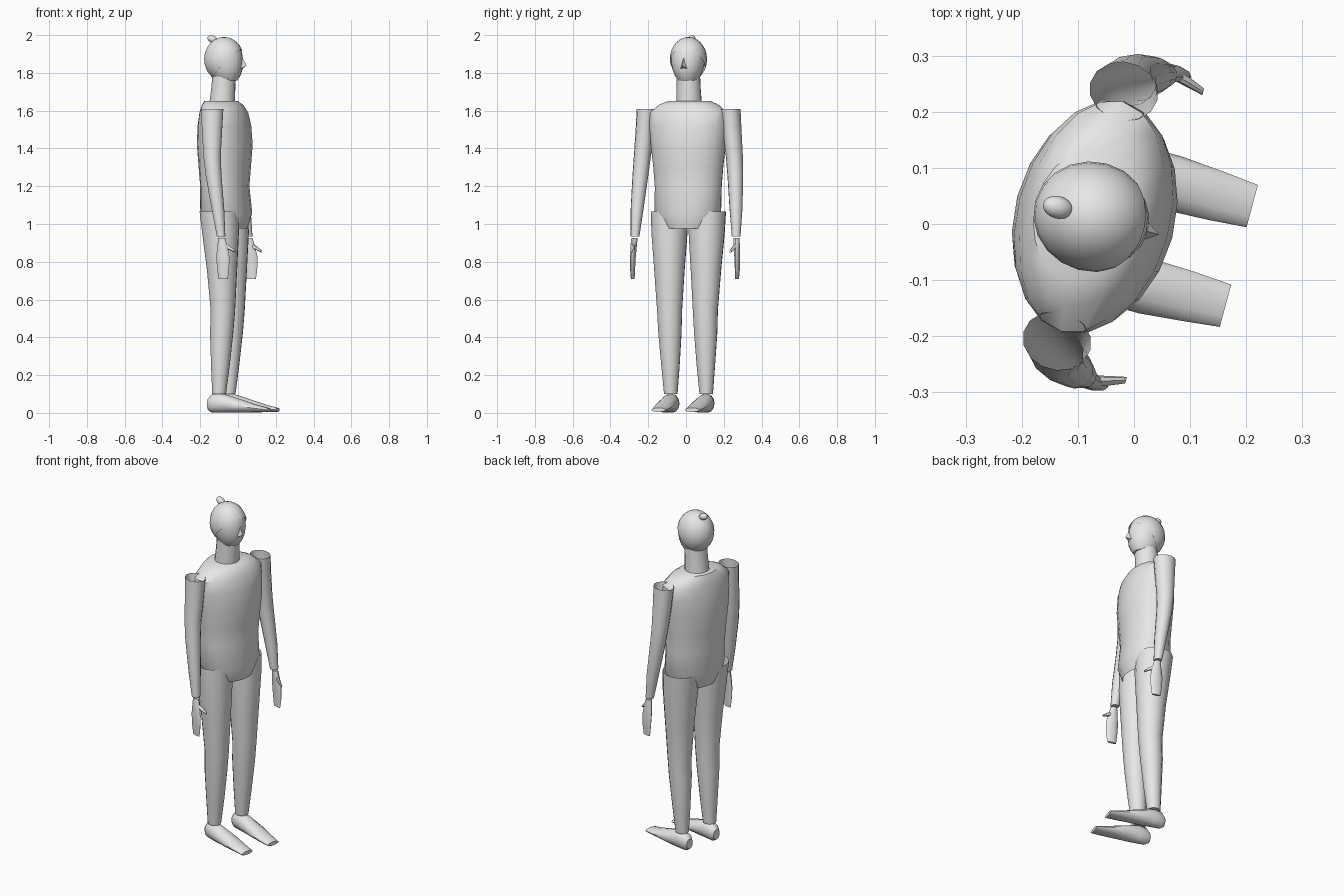
import bpy, bmesh, math
from mathutils import Matrix, Vector

# Figure is built facing local +x, then turned slightly about z
TURN = math.radians(-15)
ORIGIN = (-0.07, 0.012, 0)
grey = bpy.data.materials.new("plain grey")
grey.diffuse_color = (0.8, 0.8, 0.8, 1)


def finish(name, bm, angle=40):
    bmesh.ops.recalc_face_normals(bm, faces=bm.faces)
    mesh = bpy.data.meshes.new(name)
    bm.to_mesh(mesh)
    bm.free()
    mesh.materials.append(grey)
    mesh.shade_smooth()
    mesh.set_sharp_from_angle(angle=math.radians(angle))
    ob = bpy.data.objects.new(name, mesh)
    ob.location = ORIGIN
    ob.rotation_euler = (0, 0, TURN)
    bpy.context.collection.objects.link(ob)
    return ob


def loft(name, rings, sides=16, along="z", caps=(True, True), mirror=1):
    """Rings are (x, y, z, radius_a, radius_b): level along z, upright along x."""
    bm = bmesh.new()
    loops = []
    for x, y, z, a, b in rings:
        loop = []
        for i in range(sides):
            t = 2 * math.pi * i / sides
            c, s = math.cos(t), math.sin(t)
            p = (x + a * c, y + b * s, z) if along == "z" else (x, y + a * c, z + b * s)
            loop.append(bm.verts.new((p[0], p[1] * mirror, p[2])))
        loops.append(loop)
    for lo, hi in zip(loops, loops[1:]):
        for i in range(sides):
            j = (i + 1) % sides
            bm.faces.new((lo[i], lo[j], hi[j], hi[i]))
    if caps[0]:
        bm.faces.new(loops[0])
    if caps[1]:
        bm.faces.new(loops[-1])
    # Open shells: make sure the walls face outward
    ob = finish(name, bm)
    return ob


def ellipsoid(name, centre, radii, tilt=0, cut=None):
    bm = bmesh.new()
    bmesh.ops.create_uvsphere(bm, u_segments=20, v_segments=14, radius=1)
    m = Matrix.Translation(centre) @ Matrix.Rotation(tilt, 4, "Y") @ Matrix.Diagonal((*radii, 1))
    bmesh.ops.transform(bm, matrix=m, verts=bm.verts)
    if cut:
        bmesh.ops.bisect_plane(bm, geom=bm.verts[:] + bm.edges[:] + bm.faces[:],
                               plane_co=cut[0], plane_no=Vector(cut[1]).normalized(),
                               clear_inner=True)
    return finish(name, bm)


# Torso, open below
loft("torso", [
    (0.01, 0, 0.975, 0.11, 0.13),
    (0.008, 0, 1.06, 0.134, 0.18),
    (0, 0, 1.2, 0.126, 0.182),
    (0, 0, 1.3, 0.134, 0.19),
    (0, 0, 1.42, 0.143, 0.204),
    (-0.002, 0, 1.52, 0.136, 0.213),
    (-0.005, 0, 1.59, 0.122, 0.212),
    (-0.012, 0, 1.63, 0.105, 0.165),
    (-0.02, 0, 1.65, 0.088, 0.117)], sides=20, caps=(False, True))

# Neck
loft("neck", [(-0.015, 0, 1.63, 0.069, 0.069), (-0.008, 0, 1.72, 0.064, 0.064),
              (-0.003, 0, 1.8, 0.062, 0.062)])

# Face with a pointed nose
loft("face", [
    (0.012, 0, 1.76, 0.055, 0.05),
    (0.008, 0, 1.785, 0.076, 0.068),
    (0.006, 0, 1.815, 0.088, 0.08),
    (0.004, 0, 1.85, 0.094, 0.088),
    (0, 0, 1.89, 0.095, 0.09),
    (0, 0, 1.93, 0.084, 0.08),
    (0, 0, 1.96, 0.06, 0.055)], sides=20)
bm = bmesh.new()
top, left, right, tip = [bm.verts.new(p) for p in (
    (0.092, 0, 1.89), (0.086, 0.022, 1.82), (0.086, -0.022, 1.82), (0.119, 0, 1.838))]
for f in ((top, left, tip), (tip, right, top), (left, right, tip), (top, right, left)):
    bm.faces.new(f)
finish("nose", bm, 30)

# Close-fitting cap of hair with a slanted edge, and a bun
ellipsoid("hair", (-0.004, 0, 1.872), (0.106, 0.098, 0.118),
          cut=((0, 0, 1.83), (-1.045, 0, 1)))
ellipsoid("hair_bun", (-0.068, 0, 1.979), (0.028, 0.02, 0.019), tilt=math.radians(20))

for side, s in (("left", 1), ("right", -1)):
    # Arm, open at shoulder
    loft(side + "_arm", [
        (0.054, 0.277, 0.935, 0.023, 0.023),
        (0.035, 0.271, 1.08, 0.034, 0.034),
        (0.008, 0.26, 1.26, 0.043, 0.042),
        (-0.002, 0.252, 1.36, 0.047, 0.045),
        (-0.006, 0.238, 1.5, 0.055, 0.05),
        (-0.008, 0.23, 1.61, 0.062, 0.052)], sides=14, caps=(True, False), mirror=s)
    # Hand and thumb
    loft(side + "_hand", [
        (0.068, 0.286, 0.71, 0.026, 0.008),
        (0.068, 0.287, 0.76, 0.033, 0.011),
        (0.066, 0.286, 0.83, 0.036, 0.014),
        (0.062, 0.282, 0.89, 0.026, 0.016),
        (0.058, 0.279, 0.926, 0.019, 0.016)], sides=10, mirror=s)
    loft(side + "_thumb", [
        (0.07, 0.283, 0.885, 0.01, 0.017), (0.1, 0.275, 0.873, 0.009, 0.011),
        (0.129, 0.266, 0.855, 0.006, 0.007)], sides=8, along="x", mirror=s)
    # Leg
    loft(side + "_leg", [
        (-0.005, 0.097, 0.1, 0.037, 0.036),
        (0.002, 0.097, 0.25, 0.05, 0.049),
        (0.009, 0.098, 0.42, 0.062, 0.062),
        (0.016, 0.098, 0.54, 0.065, 0.067),
        (0.012, 0.1, 0.75, 0.08, 0.081),
        (0.004, 0.102, 0.95, 0.098, 0.096),
        (-0.004, 0.103, 1.065, 0.104, 0.1)], caps=(True, False), mirror=s)
    # Foot, tapering to a flat toe
    loft(side + "_foot", [
        (-0.066, 0.095, 0.045, 0.022, 0.03),
        (-0.045, 0.096, 0.05, 0.036, 0.049),
        (0.0, 0.097, 0.052, 0.043, 0.051),
        (0.04, 0.097, 0.048, 0.047, 0.047),
        (0.12, 0.095, 0.036, 0.05, 0.034),
        (0.2, 0.093, 0.024, 0.045, 0.02),
        (0.266, 0.092, 0.016, 0.039, 0.011)], sides=12, along="x", mirror=s)
